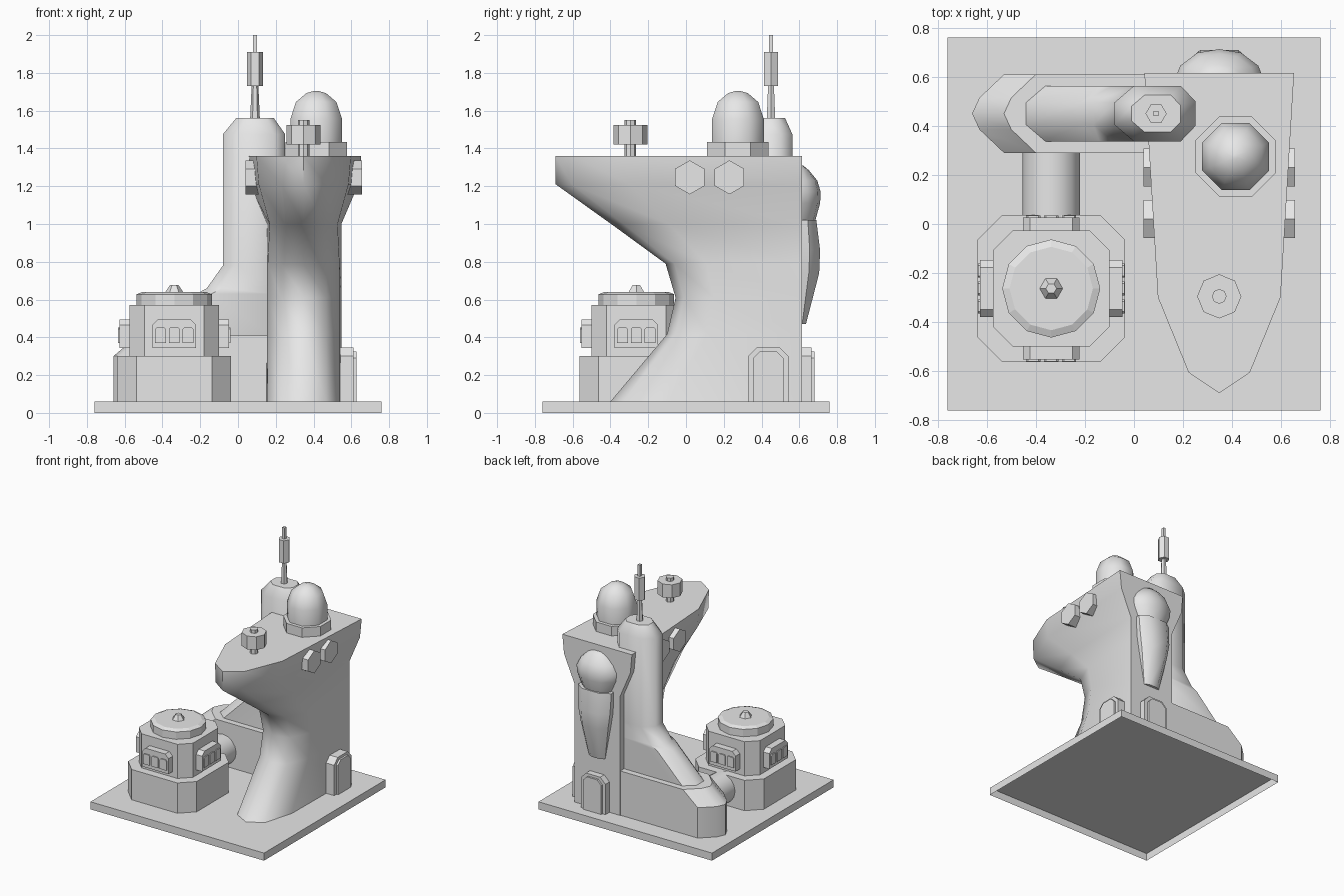
import bpy, bmesh
from math import sin, cos, pi, radians
from mathutils import Vector

cube = bpy.data.objects.get("Cube")
if cube:
    bpy.data.objects.remove(cube, do_unlink=True)

grey = bpy.data.materials.new("plain_grey")
grey.use_nodes = True
grey.diffuse_color = (0.8, 0.8, 0.8, 1)
grey.node_tree.nodes["Principled BSDF"].inputs["Base Color"].default_value = (0.8, 0.8, 0.8, 1)


def loft(name, rings, smooth=None, open_bottom=False):
    """Skin a stack of equal-length rings, cap both ends."""
    bm = bmesh.new()
    rows = [[bm.verts.new(p) for p in ring] for ring in rings]
    n = len(rows[0])
    for a, b in zip(rows, rows[1:]):
        for i in range(n):
            j = (i + 1) % n
            bm.faces.new((a[i], a[j], b[j], b[i]))
    bottom = bm.faces.new(rows[0])
    bm.faces.new(rows[-1])
    bmesh.ops.recalc_face_normals(bm, faces=bm.faces[:])
    if open_bottom:
        bmesh.ops.delete(bm, geom=[bottom], context='FACES_ONLY')
    mesh = bpy.data.meshes.new(name)
    bm.to_mesh(mesh)
    bm.free()
    mesh.materials.append(grey)
    ob = bpy.data.objects.new(name, mesh)
    bpy.context.collection.objects.link(ob)
    if smooth:
        bpy.ops.object.select_all(action='DESELECT')
        ob.select_set(True)
        bpy.context.view_layer.objects.active = ob
        bpy.ops.object.shade_smooth_by_angle(angle=radians(smooth))
    return ob


def turned(name, x, y, profile, sides, turn=0.0, smooth=None):
    """Upright turned part from (radius, z) pairs."""
    angles = [2 * pi * i / sides + turn for i in range(sides)]
    return loft(name, [[(x + r * cos(a), y + r * sin(a), z) for a in angles]
                       for r, z in profile], smooth)


def cut_square(x, y, half, cut):
    """Square outline with cut corners."""
    k = half - cut
    pts = [(half, -k), (half, k), (k, half), (-k, half),
           (-half, k), (-half, -k), (-k, -half), (k, -half)]
    return [(x + u, y + v) for u, v in pts]


def at(outline, z):
    return [(x, y, z) for x, y in outline]


def panel(name, centre, angle, width, z0, z1, cut, near, far, offset=0.0):
    """Upright plate facing outward at an angle, with cut top corners."""
    out = Vector((cos(angle), sin(angle), 0))
    side = Vector((-sin(angle), cos(angle), 0))
    h = width / 2
    outline = [(-h, z0), (h, z0), (h, z1 - cut), (h - cut, z1), (cut - h, z1), (-h, z1 - cut)]
    base = Vector((centre[0], centre[1], 0))
    loft(name, [[base + out * d + side * (u + offset) + Vector((0, 0, z))
                 for u, z in outline] for d in (near, far)])


# Ground plate, open underneath
loft("ground_plate", [at(cut_square(0, 0, 0.76, 0.001), z) for z in (0, 0.06)], open_bottom=True)

# Main tower with overhanging prow
TX, BACK = 0.3475, 0.615


def tower_ring(z, half, tip, shoulder, front):
    length = BACK - tip
    right = [(half, BACK), (half * shoulder, BACK - length * 0.7), (half * front, BACK - length * 0.935)]
    outline = right + [(0, tip)] + [(-x, y) for x, y in reversed(right)]
    return [(TX + x, y, z) for x, y in outline]


loft("tower", [
    tower_ring(0.06, 0.2, -0.40, 0.95, 0.6),
    tower_ring(0.417, 0.2, -0.10, 0.95, 0.6),
    tower_ring(0.61, 0.2, -0.055, 0.95, 0.6),
    tower_ring(0.79, 0.2, -0.108, 0.95, 0.6),
    tower_ring(1.0, 0.2, -0.396, 0.9, 0.5),
    tower_ring(1.21, 0.29, -0.69, 0.82, 0.41),
    tower_ring(1.36, 0.305, -0.69, 0.82, 0.41)], smooth=50)

# Hexagonal side plates, mirrored
for side, label in ((1, "left"), (-1, "right")):
    for k, y in enumerate((0.02, 0.23)):
        hexagon = [(y + 0.09 * sin(pi * i / 3), 1.247 + 0.09 * cos(pi * i / 3)) for i in range(6)]
        loft(f"side_plate_{label}_{k + 1}",
             [[(TX + side * d, u, z) for u, z in hexagon] for d in (0.2, 0.308)])

# Roof dome on its collar
turned("dome_collar", 0.414, 0.275, [(0.176, 1.36), (0.176, 1.435)], 8, pi / 8)
turned("dome", 0.414, 0.275, [(0.148, 1.435), (0.148, 1.556), (0.116, 1.646),
                              (0.056, 1.693), (0.01, 1.705)], 8, pi / 8, smooth=60)

# Prow sensor
turned("sensor_stem", TX, -0.295, [(0.03, 1.36), (0.03, 1.42)], 8)
turned("sensor_drum", TX, -0.295, [(0.09, 1.42), (0.09, 1.525)], 8)
turned("sensor_cap", TX, -0.295, [(0.03, 1.525), (0.03, 1.55)], 8)

# Rear pod: rounded head and tapering tongue
def pod_ring(half, depth, z):
    pts = [(1, 0), (0.9, 0.4), (0.5, 0.87), (0, 1), (-0.5, 0.87), (-0.9, 0.4), (-1, 0)]
    return [(TX + half * u, 0.6 + depth * v, z) for u, v in pts]


loft("pod_head", [pod_ring(h, d, z) for h, d, z in (
    (0.13, 0.085, 1.02), (0.17, 0.11, 1.11), (0.177, 0.113, 1.17),
    (0.145, 0.095, 1.23), (0.09, 0.05, 1.285), (0.05, 0.02, 1.31))], smooth=60)


def tongue_ring(half, near, far, z):
    pts = [(1, 0.6), (1, near), (0.55, far), (-0.55, far), (-1, near), (-1, 0.6)]
    return [(TX + half * u, y, z) for u, y in pts]


loft("pod_tongue", [tongue_ring(*r) for r in (
    (0.07, 0.615, 0.635, 0.47), (0.12, 0.65, 0.705, 0.74),
    (0.14, 0.655, 0.71, 0.86), (0.145, 0.645, 0.69, 1.02))], smooth=40)

# Arched doors on the left side and back of the tower
for label, centre, angle, near in (("side", (TX, 0.435), 0, 0.15), ("back", (TX, 0.4), pi / 2, 0.15)):
    panel(f"{label}_door_frame", centre, angle, 0.215, 0.06, 0.345, 0.045, near, 0.265)
    panel(f"{label}_door", centre, angle, 0.16, 0.06, 0.325, 0.035, near, 0.28)

# Rear block with rounded sloping end
END = [(-0.53, 0.61), (-0.63, 0.515), (-0.66, 0.45), (-0.63, 0.385), (-0.53, 0.29)]


def block_ring(z, shift):
    return [(x + shift, y, z) for x, y in END] + [(0.3, 0.29, z), (0.3, 0.61, z)]


loft("rear_block", [block_ring(0.06, 0), block_ring(0.3, 0), block_ring(0.41, 0.13)], smooth=35)

# Chimney with sloping foot
def chimney_ring(z, left, right, half):
    e = half * 0.7
    pts = [(left, 0.4), (left + e, 1), (right - e * 0.75, 1), (right, 0.45)]
    outline = pts + [(x, -v) for x, v in reversed(pts)]
    return [(x, 0.45 + half * v, z) for x, v in outline]


loft("chimney", [
    chimney_ring(0.40, -0.45, 0.25, 0.113), chimney_ring(0.63, -0.22, 0.25, 0.113),
    chimney_ring(0.66, -0.165, 0.25, 0.113), chimney_ring(0.78, -0.08, 0.25, 0.113),
    chimney_ring(1.475, -0.08, 0.25, 0.113), chimney_ring(1.56, -0.01, 0.19, 0.075)], smooth=50)

# Antenna
turned("antenna_stem", 0.09, 0.45, [(0.026, 1.55), (0.018, 1.73)], 6)
turned("antenna_box", 0.09, 0.45, [(0.043, 1.73), (0.043, 1.91)], 6)
turned("antenna_tip", 0.09, 0.45, [(0.015, 1.91), (0.015, 2.0)], 4, pi / 4)

# Round bunker: stepped base, drum, lid and knob
BX, BY = -0.3375, -0.263
loft("bunker_base", [at(cut_square(BX, BY, 0.3, 0.1), z) for z in (0.06, 0.3)])
loft("bunker_body", [at(cut_square(BX, BY, 0.237, 0.08), z) for z in (0.3, 0.57)])
turned("bunker_lid", BX, BY, [(0.2, 0.57), (0.2, 0.628), (0.17, 0.64)], 12)
turned("bunker_knob", BX, BY, [(0.047, 0.64), (0.022, 0.678)], 6)

# Window boxes on all four bunker sides
for k, label in enumerate(("left", "back", "right", "front")):
    angle = k * pi / 2
    panel(f"window_box_{label}", (BX, BY), angle, 0.232, 0.343, 0.495, 0.03, 0.2, 0.29)
    for i in (-1, 0, 1):
        panel(f"window_{label}_{i + 2}", (BX, BY), angle, 0.058, 0.37, 0.452, 0.008,
              0.28, 0.298, offset=i * 0.073)

# Connecting pipe from bunker to rear block
loft("connecting_pipe", [[(BX + 0.118 * cos(pi * i / 8), y, 0.19 + 0.118 * sin(pi * i / 8))
                          for i in range(16)] for y in (0.0, 0.31)], smooth=40)
